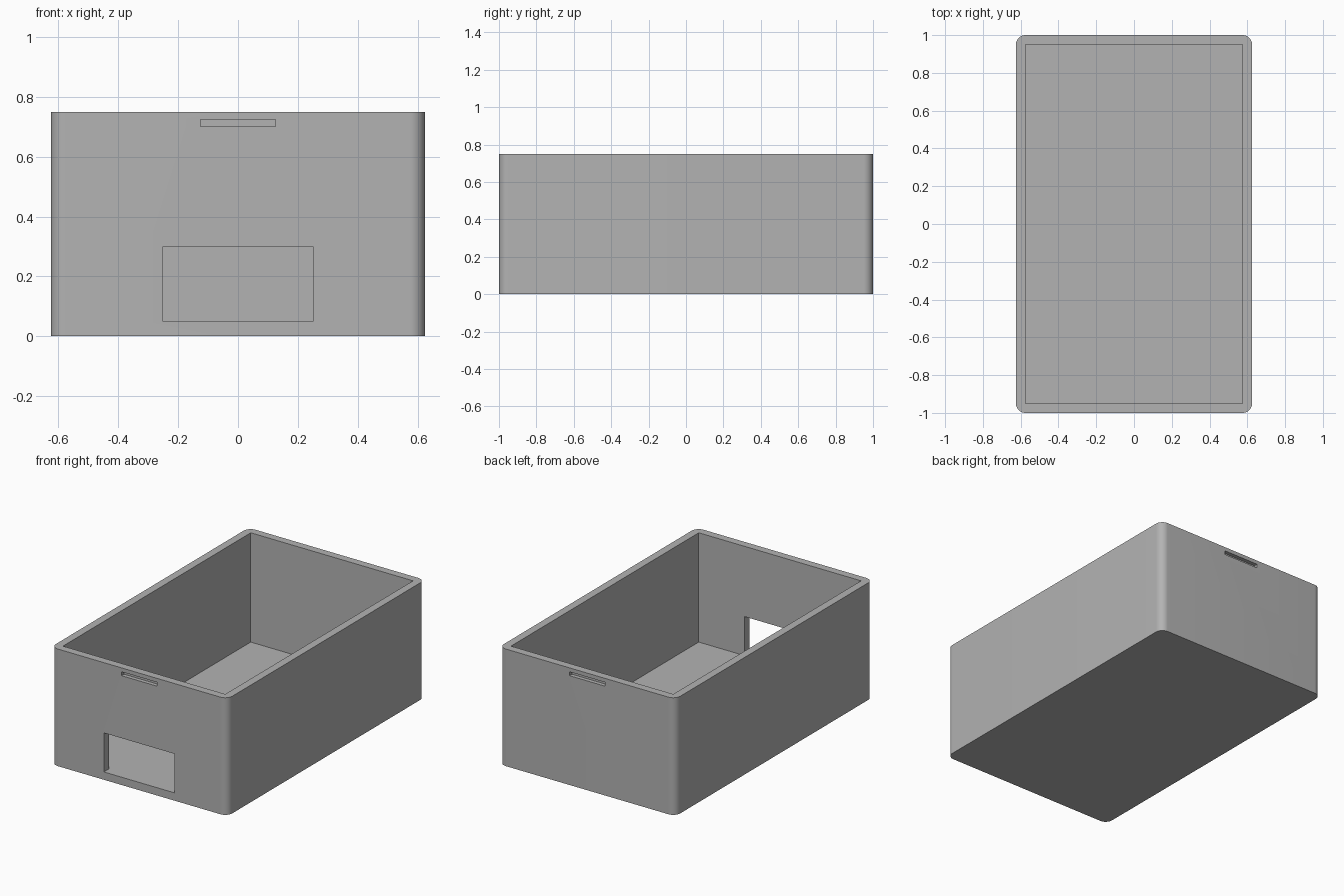
import bpy
import bmesh
from math import radians

if "Cube" in bpy.data.objects:
    bpy.data.objects.remove(bpy.data.objects["Cube"], do_unlink=True)

WIDTH, LENGTH, HEIGHT = 1.25, 2.0, 0.75
WALL = 0.05
SLOT_DEPTH = 0.025

grey = bpy.data.materials.new("grey plastic")
grey.use_nodes = True
colour = (0.45, 0.45, 0.45, 1)
grey.diffuse_color = colour
grey.node_tree.nodes["Principled BSDF"].inputs["Base Color"].default_value = colour


def block(name, low, high, corner=0):
    """Box between two corners, with optional rounded upright edges."""
    bm = bmesh.new()
    bmesh.ops.create_cube(bm, size=1)
    for v in bm.verts:
        v.co = [h if c > 0 else l for c, l, h in zip(v.co, low, high)]
    if corner:
        upright = [e for e in bm.edges
                   if abs(e.verts[0].co.z - e.verts[1].co.z) > corner]
        bmesh.ops.bevel(bm, geom=upright, offset=corner, segments=12,
                        profile=0.5, affect='EDGES')
    mesh = bpy.data.meshes.new(name)
    bm.to_mesh(mesh)
    bm.free()
    mesh.materials.append(grey)
    obj = bpy.data.objects.new(name, mesh)
    bpy.context.collection.objects.link(obj)
    return obj


x, y = WIDTH / 2, LENGTH / 2

# Outer shell with rounded upright corners
box = block("open_box", (-x, -y, 0), (x, y, HEIGHT), corner=WALL)

# Square-cornered cavity, front opening and a shallow latch slot at each end
cutters = [
    block("cavity_cutter", (WALL - x, WALL - y, WALL), (x - WALL, y - WALL, 1)),
    block("opening_cutter", (-0.25, -y - 0.1, WALL), (0.25, -y + 0.1, 0.3)),
]
for end, side in (("front", -1), ("back", 1)):
    near, far = sorted((side * (y - SLOT_DEPTH), side * (y + 0.1)))
    cutters.append(block(end + "_slot_cutter", (-0.125, near, 0.7),
                         (0.125, far, 0.725)))

bpy.context.view_layer.objects.active = box
box.select_set(True)
for cutter in cutters:
    cutter.hide_render = True
    cut = box.modifiers.new(cutter.name, 'BOOLEAN')
    cut.operation = 'DIFFERENCE'
    cut.solver = 'EXACT'
    cut.object = cutter
    bpy.ops.object.modifier_apply(modifier=cut.name)
    bpy.data.objects.remove(cutter, do_unlink=True)

# Smooth the rounded corners, keep the rest crisp
bpy.ops.object.shade_smooth_by_angle(angle=radians(30))
